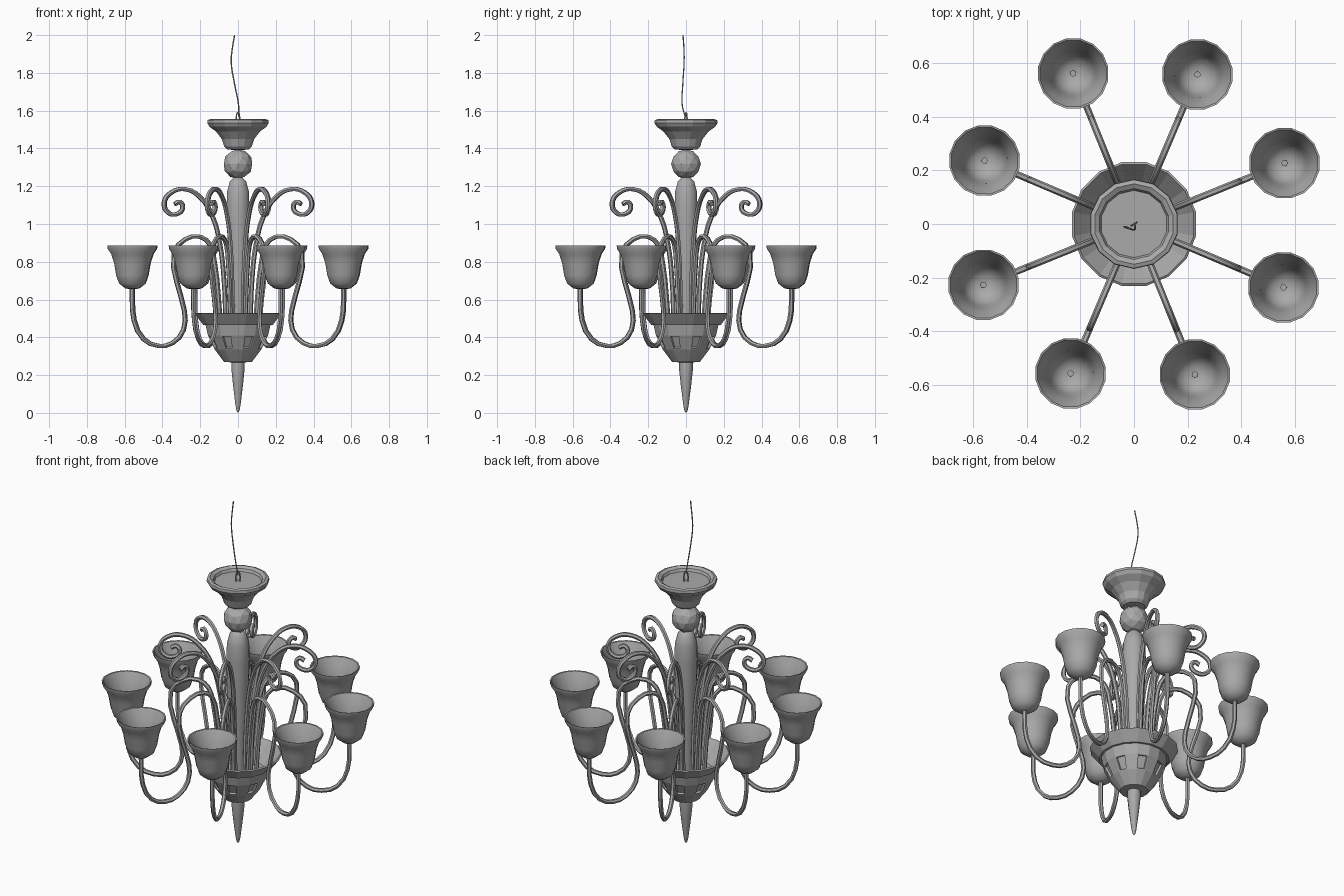
import bpy, bmesh, math
from mathutils import Vector, Matrix

if "Cube" in bpy.data.objects:
    bpy.data.objects.remove(bpy.data.objects["Cube"], do_unlink=True)

grey = bpy.data.materials.new("brushed_grey")
grey.use_nodes = True
grey.diffuse_color = (0.4, 0.4, 0.4, 1)
grey.node_tree.nodes["Principled BSDF"].inputs["Base Color"].default_value = (0.4, 0.4, 0.4, 1)


def add_object(name, mesh, location=(0, 0, 0), turn=0.0, smooth=True):
    obj = bpy.data.objects.new(name, mesh)
    bpy.context.collection.objects.link(obj)
    obj.location = location
    obj.rotation_euler.z = turn
    if not mesh.materials:
        mesh.materials.append(grey)
    if smooth:
        bpy.ops.object.select_all(action='DESELECT')
        obj.select_set(True)
        bpy.context.view_layer.objects.active = obj
        bpy.ops.object.shade_smooth_by_angle(angle=math.radians(40))
    return obj


def lathe_mesh(name, profile, sides, edit=None):
    """Spin a (radius, height) profile about z; radius 0 closes to a point."""
    bm = bmesh.new()
    rings = []
    for r, z in profile:
        n = sides if r > 0 else 1
        rings.append([bm.verts.new((r * math.cos(a), r * math.sin(a), z))
                      for a in ((i + 0.5) * math.tau / sides for i in range(n))])
    for a, b in zip(rings, rings[1:]):
        for i in range(sides):
            j = (i + 1) % sides
            quad = [a[i % len(a)], a[j % len(a)], b[j % len(b)], b[i % len(b)]]
            bm.faces.new(list(dict.fromkeys(quad)))
    bmesh.ops.recalc_face_normals(bm, faces=bm.faces)
    if edit:
        edit(bm)
    mesh = bpy.data.meshes.new(name)
    bm.to_mesh(mesh)
    bm.free()
    return mesh


def tube_mesh(name, points, radius, steps):
    """Round tube along a smooth path, turned into a mesh."""
    curve = bpy.data.curves.new(name, 'CURVE')
    curve.dimensions = '3D'
    curve.bevel_depth = radius
    curve.bevel_resolution = 1
    curve.resolution_u = steps
    curve.use_fill_caps = True
    spline = curve.splines.new('BEZIER')
    spline.bezier_points.add(len(points) - 1)
    for bp, p in zip(spline.bezier_points, points):
        bp.co = p
        bp.handle_left_type = bp.handle_right_type = 'AUTO'
    temp = bpy.data.objects.new(name, curve)
    bpy.context.collection.objects.link(temp)
    bpy.context.view_layer.update()
    graph = bpy.context.evaluated_depsgraph_get()
    mesh = bpy.data.meshes.new_from_object(temp.evaluated_get(graph))
    bpy.data.objects.remove(temp, do_unlink=True)
    return mesh


def in_plane(pairs):
    return [(r, 0, z) for r, z in pairs]


# Lower bowl with a flared rim and eight recessed square panels
def recess_panels(bm):
    panels = []
    for f in bm.faces:
        c = f.calc_center_median()
        sector = math.degrees(math.atan2(c.y, c.x)) % 45
        if 0.33 < c.z < 0.42 and f.normal.to_2d().dot(c.to_2d()) > 0 and abs(sector - 22.5) < 2:
            panels.append(f)
    bmesh.ops.inset_individual(bm, faces=panels, thickness=0.009)
    bmesh.ops.inset_individual(bm, faces=panels, thickness=0.003, depth=-0.012)


bowl = [(0, 0.265), (0.075, 0.27), (0.125, 0.335), (0.162, 0.41), (0.175, 0.465),
        (0.187, 0.465), (0.235, 0.525), (0.227, 0.53), (0.18, 0.475), (0.14, 0.43), (0, 0.42)]
add_object("bowl", lathe_mesh("bowl", bowl, 16, recess_panels), smooth=False)

# Pointed drop under the bowl
add_object("finial", lathe_mesh("finial", [(0, 0.275), (0.036, 0.27), (0.037, 0.235), (0.028, 0.15),
                                           (0.014, 0.04), (0.008, 0.01), (0, 0)], 10))

# Central column and the ball above it
add_object("column", lathe_mesh("column", [(0, 0.42), (0.04, 0.42), (0.045, 0.6), (0.055, 0.85),
                                           (0.063, 1.08), (0.06, 1.17), (0.045, 1.225), (0.025, 1.245),
                                           (0, 1.25)], 12))
ball = bpy.data.meshes.new("ball")
bm = bmesh.new()
bmesh.ops.create_icosphere(bm, subdivisions=2, radius=0.079)
bm.to_mesh(ball)
bm.free()
add_object("ball", ball, (0, 0, 1.317), smooth=False)

# Ceiling canopy: flared cup with a shallow dished top
canopy = [(0, 1.39), (0.06, 1.395), (0.075, 1.41), (0.088, 1.45), (0.12, 1.49), (0.155, 1.515),
          (0.167, 1.535), (0.165, 1.55), (0.15, 1.555), (0.132, 1.545), (0.125, 1.53), (0, 1.53)]
add_object("canopy", lathe_mesh("canopy", canopy, 14), smooth=False)

# Hanging loop and wire
loop = tube_mesh("hanging_loop", in_plane([(-0.009, 1.52), (-0.009, 1.575), (0, 1.59),
                                           (0.009, 1.575), (0.009, 1.52)]), 0.004, 3)
add_object("hanging_loop", loop, turn=math.radians(30))
wire = [(0.004, -0.005, 1.57), (0.003, -0.02, 1.63), (-0.018, -0.017, 1.74),
        (-0.036, -0.01, 1.86), (-0.03, -0.011, 1.93), (-0.018, -0.016, 2.0)]
add_object("wire", tube_mesh("wire", wire, 0.0035, 4))

# Shared meshes for the eight branches
arm = tube_mesh("arm", in_plane([(0.1, 0.44), (0.112, 0.62), (0.135, 0.8), (0.16, 0.89), (0.215, 0.932),
                                 (0.3, 0.92), (0.365, 0.85), (0.35, 0.69), (0.307, 0.54), (0.312, 0.44),
                                 (0.375, 0.37), (0.455, 0.355), (0.54, 0.39), (0.595, 0.49),
                                 (0.605, 0.6), (0.605, 0.69)]), 0.0125, 2)
scroll = tube_mesh("scroll", in_plane([(0.07, 0.44), (0.08, 0.7), (0.105, 0.9), (0.142, 1.03), (0.21, 1.135),
                                       (0.295, 1.183), (0.385, 1.165), (0.423, 1.11), (0.4, 1.06),
                                       (0.35, 1.053), (0.317, 1.085), (0.335, 1.117), (0.362, 1.105)]),
                   0.0125, 4)
shade_profile = [(0, 0.655), (0.035, 0.658), (0.07, 0.685), (0.086, 0.73), (0.096, 0.79), (0.112, 0.84),
                 (0.131, 0.868), (0.133, 0.885), (0.126, 0.883), (0.105, 0.84), (0.088, 0.79),
                 (0.078, 0.73), (0.06, 0.69), (0.03, 0.67), (0, 0.668)]
shade = lathe_mesh("shade", shade_profile, 16)

# Branches: curved arm, decorative scroll and upward bell shade
for i in range(8):
    turn = math.radians(22 + 45 * i)
    add_object(f"arm_{i + 1}", arm, turn=turn)
    add_object(f"scroll_{i + 1}", scroll, turn=turn)
    add_object(f"shade_{i + 1}", shade, Matrix.Rotation(turn, 3, 'Z') @ Vector((0.605, 0, 0)), turn)
